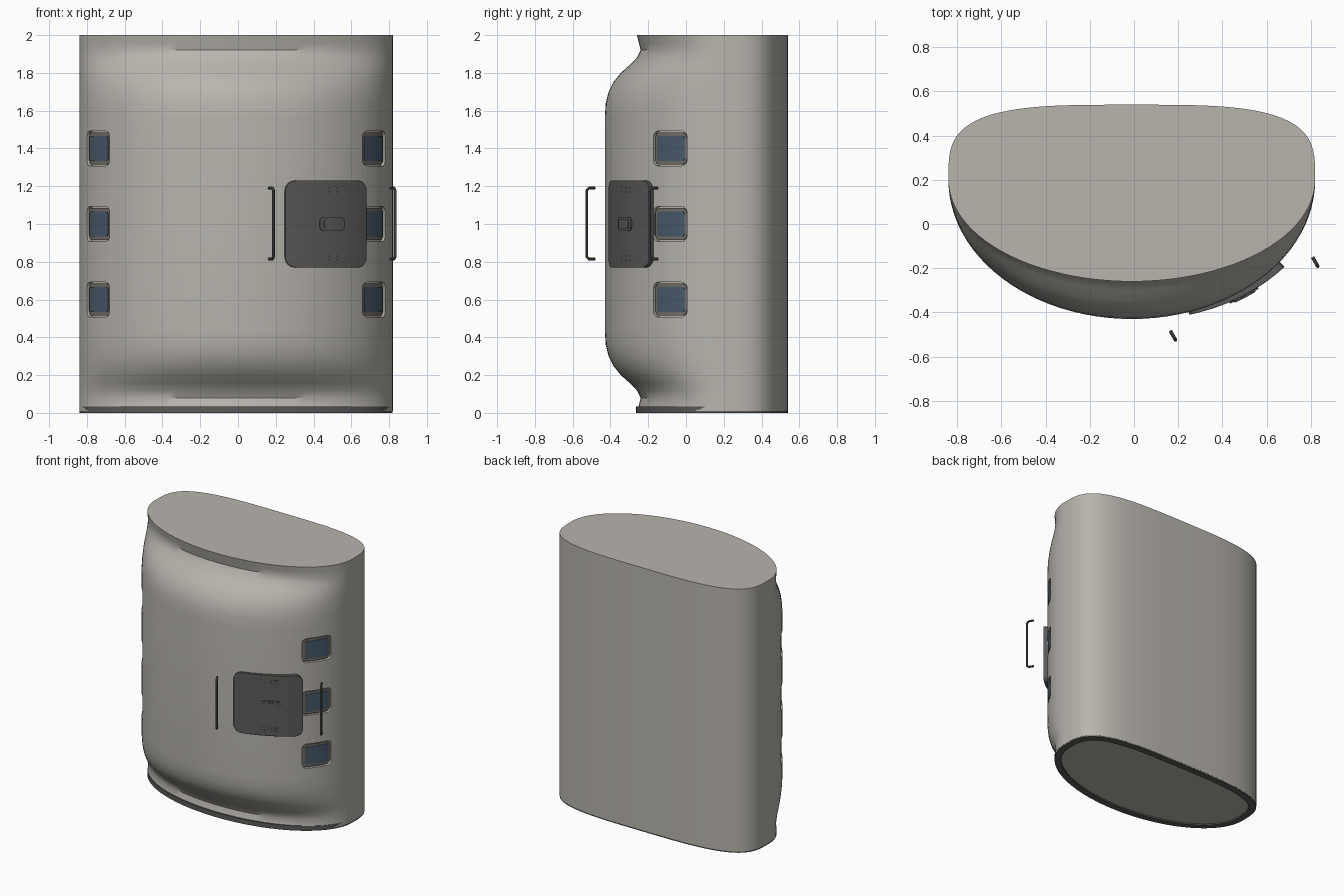
import bpy, bmesh, math
from mathutils import Vector

cube = bpy.data.objects.get("Cube")
if cube:
    bpy.data.objects.remove(cube)

CX, CY = -0.01, 0.2          # centre of the oval plan
HALF_W, FRONT, BACK = 0.83, 0.63, 0.34


def material(name, rgb, rough=0.6):
    m = bpy.data.materials.new(name)
    m.use_nodes = True
    m.diffuse_color = (*rgb, 1)
    bsdf = m.node_tree.nodes["Principled BSDF"]
    bsdf.inputs["Base Color"].default_value = (*rgb, 1)
    bsdf.inputs["Roughness"].default_value = rough
    return m


SHELL = material("warm_grey_shell", (0.48, 0.46, 0.42))
DARK = material("dark_grey", (0.105, 0.102, 0.1))
FRAME = material("brown_grey_frame", (0.17, 0.155, 0.14))
GLASS = material("blue_glass", (0.068, 0.105, 0.145))


def finish(bm, name, mat):
    bmesh.ops.recalc_face_normals(bm, faces=bm.faces)
    mesh = bpy.data.meshes.new(name)
    bm.to_mesh(mesh)
    bm.free()
    mesh.materials.append(mat)
    obj = bpy.data.objects.new(name, mesh)
    bpy.context.collection.objects.link(obj)
    return obj


def select_only(obj):
    bpy.ops.object.select_all(action='DESELECT')
    obj.select_set(True)
    bpy.context.view_layer.objects.active = obj


def smooth(obj, angle=35):
    select_only(obj)
    bpy.ops.object.shade_smooth_by_angle(angle=math.radians(angle))


def outline(depth, z, inset=0.0, n=96):
    """Plan outline: half ellipse at the front, squarer curve at the back."""
    pts = []
    for i in range(n):
        a = 2 * math.pi * i / n
        c, s = math.cos(a), math.sin(a)
        if s <= 0:
            x, y = c * (HALF_W - inset), s * (depth - inset)
        else:
            p = 2 / 3.5
            x = math.copysign(abs(c) ** p, c) * (HALF_W - inset)
            y = s ** p * (BACK - inset)
        pts.append((CX + x, CY + y, z))
    return pts


def loft(bm, rings, closed=False):
    loops = [[bm.verts.new(p) for p in r] for r in rings]
    pairs = list(zip(loops, loops[1:]))
    if closed:
        pairs.append((loops[-1], loops[0]))
    else:
        bm.faces.new(loops[0])
        bm.faces.new(loops[-1])
    for a, b in pairs:
        for i in range(len(a)):
            j = (i + 1) % len(a)
            bm.faces.new((a[i], a[j], b[j], b[i]))


def wall_point(t, z, off):
    """Point on the curved front wall, pushed out by off."""
    s, c = math.sin(t), math.cos(t)
    n = Vector((s / HALF_W, -c / FRONT, 0)).normalized()
    return Vector((CX + HALF_W * s, CY - FRONT * c, z)) + n * off


def curved_plate(name, mat, t0, t1, zc, half_h, radius, off0, off1, thick):
    """Rounded rectangle wrapped on the front wall."""
    tm = (t0 + t1) / 2
    scale = math.hypot(HALF_W * math.cos(tm), FRONT * math.sin(tm))
    length = abs(t1 - t0) * scale
    corner = [radius * (1 - math.cos(math.pi / 2 * k / 6)) for k in range(7)]
    middle = [radius + (length - 2 * radius) * k / 12 for k in range(1, 12)]
    columns = corner + middle + [length - d for d in reversed(corner)]
    bm = bmesh.new()
    rings = []
    for d in columns:
        f = d / length
        t, off = t0 + (t1 - t0) * f, off0 + (off1 - off0) * f
        e = max(0, radius - min(d, length - d))
        h = half_h - radius + math.sqrt(max(0, radius ** 2 - e ** 2))
        rings.append([wall_point(t, zc - h, off), wall_point(t, zc + h, off),
                      wall_point(t, zc + h, off - thick),
                      wall_point(t, zc - h, off - thick)])
    loft(bm, rings)
    return finish(bm, name, mat)


# Main shell: bulging front, straight back, pinched at both ends
profile = [(0.01, 0.46), (0.04, 0.45), (0.08, 0.44), (0.12, 0.46), (0.16, 0.50),
           (0.20, 0.545), (0.25, 0.585), (0.30, 0.61), (0.36, 0.625), (0.44, 0.63)]
profile += [(2 - z if z > 0.01 else 2.0, d) for z, d in reversed(profile)]
bm = bmesh.new()
loft(bm, [outline(d, z) for z, d in profile])
shell = finish(bm, "shell", SHELL)

# Window recesses, frames and panes on both sides
for side, label in ((1, "left"), (-1, "right")):
    for row, z in enumerate((0.6, 1.0, 1.4), 1):
        tag = f"{label}_{row}"
        cutter = curved_plate("window_cutter_" + tag, SHELL, side * 0.938, side * 1.256,
                              z, 0.092, 0.032, 0.04, 0.04, 0.06)
        cutter.hide_render = True
        select_only(shell)
        cut = shell.modifiers.new("window_recess", 'BOOLEAN')
        cut.operation, cut.solver, cut.object = 'DIFFERENCE', 'EXACT', cutter
        bpy.ops.object.modifier_apply(modifier=cut.name)
        bpy.data.objects.remove(cutter)
        smooth(curved_plate("window_frame_" + tag, FRAME, side * 0.946, side * 1.248,
                            z, 0.084, 0.028, -0.010, -0.010, 0.014))
        smooth(curved_plate("window_pane_" + tag, GLASS, side * 0.968, side * 1.228,
                            z, 0.067, 0.016, -0.006, -0.006, 0.008))
smooth(shell)

# Dark base ring under the shell
bm = bmesh.new()
loft(bm, [outline(0.465, 0, 0.001), outline(0.465, 0.035, 0.001),
          outline(0.465, 0.035, 0.05), outline(0.465, 0, 0.05)], closed=True)
smooth(finish(bm, "base_ring", DARK))

# Door with latch and slots
door = curved_plate("door", DARK, 0.315, 0.938, 1.0, 0.23, 0.055, 0.012, 0.03, 0.05)
bevel = door.modifiers.new("soft_edge", 'BEVEL')
bevel.width, bevel.segments, bevel.limit_method = 0.006, 2, 'ANGLE'
bevel.angle_limit = math.radians(50)
smooth(door)
smooth(curved_plate("latch_rim", DARK, 0.55, 0.735, 1.0, 0.036, 0.022, 0.026, 0.031, 0.02))
smooth(curved_plate("latch_grip", DARK, 0.575, 0.71, 1.0, 0.024, 0.014, 0.031, 0.035, 0.02))
for z in (0.81, 0.83, 1.17, 1.19):
    for k in range(3):
        t = 0.56 + 0.06 * k
        curved_plate("door_slot", DARK, t, t + 0.035, z, 0.003, 0.002,
                     0.022 + 0.002 * k, 0.023 + 0.002 * k, 0.01)

# Grab handles standing either side of the door
for label, (x, y) in (("inner", (0.188, -0.525)), ("outer", (0.832, -0.192))):
    inward = Vector((-0.024, 0.042, 0))
    curve = bpy.data.curves.new("handle_path", 'CURVE')
    curve.dimensions = '3D'
    curve.bevel_depth, curve.bevel_resolution = 0.008, 2
    curve.use_fill_caps = True
    spline = curve.splines.new('POLY')
    lo, hi = Vector((x, y, 0.815)), Vector((x, y, 1.19))
    up = Vector((0, 0, 0.012))
    path = [lo + inward, lo + inward * 0.25, lo + up, hi - up, hi + inward * 0.25, hi + inward]
    spline.points.add(len(path) - 1)
    for point, p in zip(spline.points, path):
        point.co = (*p, 1)
    handle = bpy.data.objects.new(label + "_handle", curve)
    bpy.context.collection.objects.link(handle)
    curve.materials.append(DARK)
    select_only(handle)
    bpy.ops.object.convert(target='MESH')
    smooth(bpy.context.object, 40)
